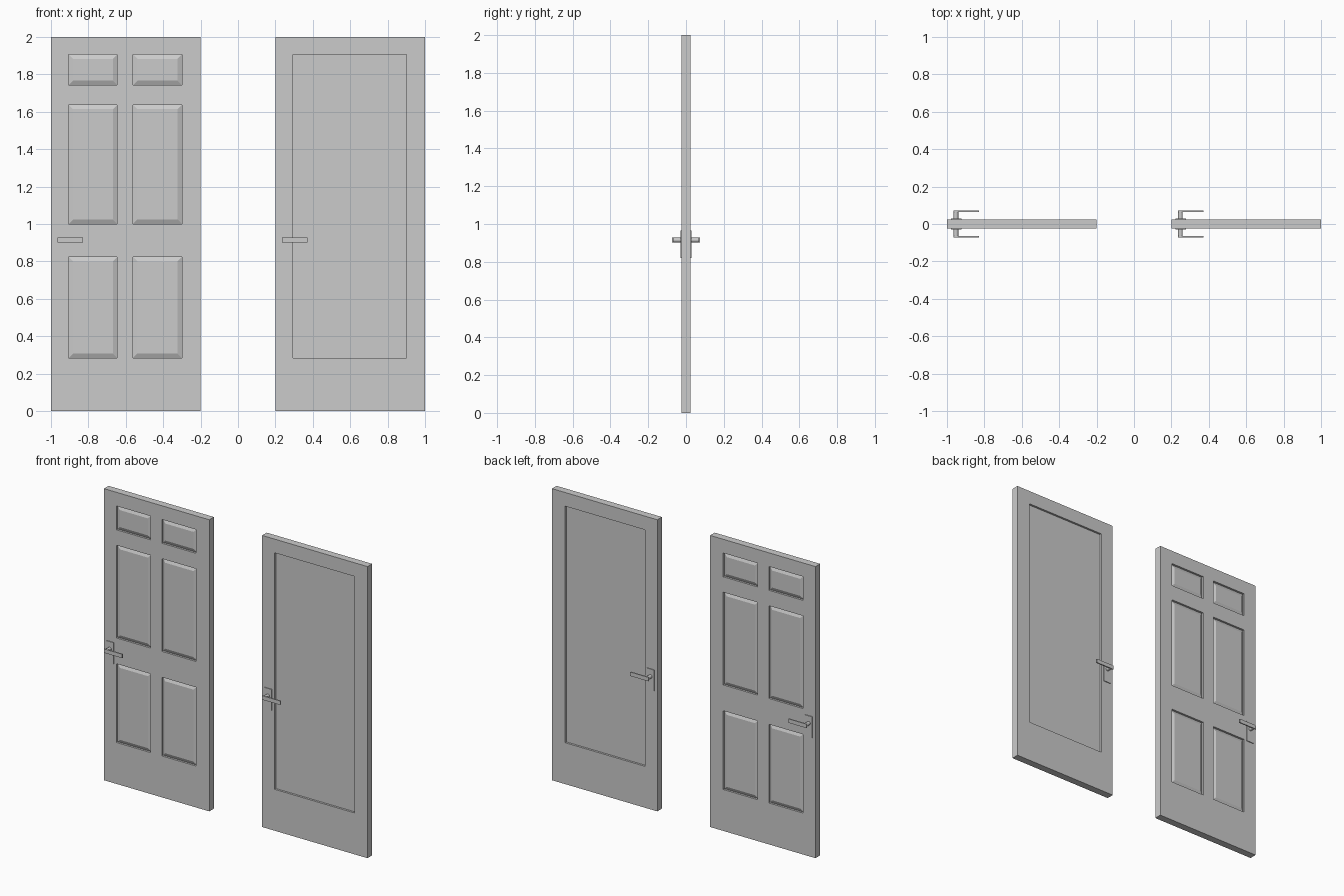
import bpy, bmesh
from math import pi
from mathutils import Matrix, Vector

if "Cube" in bpy.data.objects:
    bpy.data.objects.remove(bpy.data.objects["Cube"])

HALF = 0.025     # half of the slab thickness
RECESS = 0.014   # depth of the panel recesses


def finish(name, bm, x):
    bmesh.ops.recalc_face_normals(bm, faces=bm.faces)
    me = bpy.data.meshes.new(name)
    bm.to_mesh(me)
    bm.free()
    ob = bpy.data.objects.new(name, me)
    ob.location.x = x
    bpy.context.collection.objects.link(ob)
    # front half is modelled, the back is its mirror image
    m = ob.modifiers.new("mirror_back", 'MIRROR')
    m.use_axis = (False, True, False)
    m.merge_threshold = 0.0001
    return ob


def door_slab(name, x, xs, zs, raised):
    """Front half of a door; odd grid cells become recessed panels."""
    bm = bmesh.new()
    grid = [[bm.verts.new((a, -HALF, c)) for c in zs] for a in xs]
    panels = []
    for i in range(len(xs) - 1):
        for j in range(len(zs) - 1):
            f = bm.faces.new((grid[i][j], grid[i + 1][j],
                              grid[i + 1][j + 1], grid[i][j + 1]))
            if i % 2 and j % 2:
                panels.append(f)
    bm.normal_update()
    # outer edges back to the middle plane
    rim = [e for e in bm.edges if e.is_boundary]
    r = bmesh.ops.extrude_edge_only(bm, edges=rim)
    for v in r["geom"]:
        if isinstance(v, bmesh.types.BMVert):
            v.co.y = 0
    # sunk panels, optionally with a raised bevelled field
    r = bmesh.ops.extrude_discrete_faces(bm, faces=panels)
    for f in r["faces"]:
        for v in f.verts:
            v.co.y += RECESS
    bm.normal_update()
    if raised:
        bmesh.ops.inset_individual(bm, faces=r["faces"], thickness=0.033,
                                   depth=RECESS * 0.75)
    finish(name, bm, x)


def box(name, x, lo, hi):
    lo, hi = Vector(lo), Vector(hi)
    bm = bmesh.new()
    bmesh.ops.create_cube(bm, size=1, matrix=Matrix.Translation((lo + hi) / 2)
                          @ Matrix.Diagonal((*(hi - lo), 1)))
    finish(name, bm, x)


def handle(prefix, x):
    # back plate, round neck, flat lever
    box(prefix + "_handle_plate", x, (0.021, -0.030, 0.82), (0.077, -0.024, 0.965))
    bm = bmesh.new()
    bmesh.ops.create_cone(bm, cap_ends=True, segments=16, radius1=0.0125,
                          radius2=0.0125, depth=0.040,
                          matrix=Matrix.Translation((0.048, -0.049, 0.915))
                          @ Matrix.Rotation(pi / 2, 4, 'X'))
    ob = finish(prefix + "_handle_neck", bm, x)
    for p in ob.data.polygons:
        p.use_smooth = len(p.vertices) == 4
    box(prefix + "_handle_lever", x, (0.035, -0.073, 0.901), (0.172, -0.065, 0.928))


# six panel door
door_slab("panel_door", -1.0, (0, 0.095, 0.354, 0.439, 0.70, 0.8),
          (0, 0.284, 0.824, 1.001, 1.637, 1.743, 1.906, 2.0), True)
handle("panel_door", -1.0)

# single panel door
door_slab("plain_door", 0.2, (0, 0.095, 0.70, 0.8), (0, 0.284, 1.906, 2.0), False)
handle("plain_door", 0.2)
